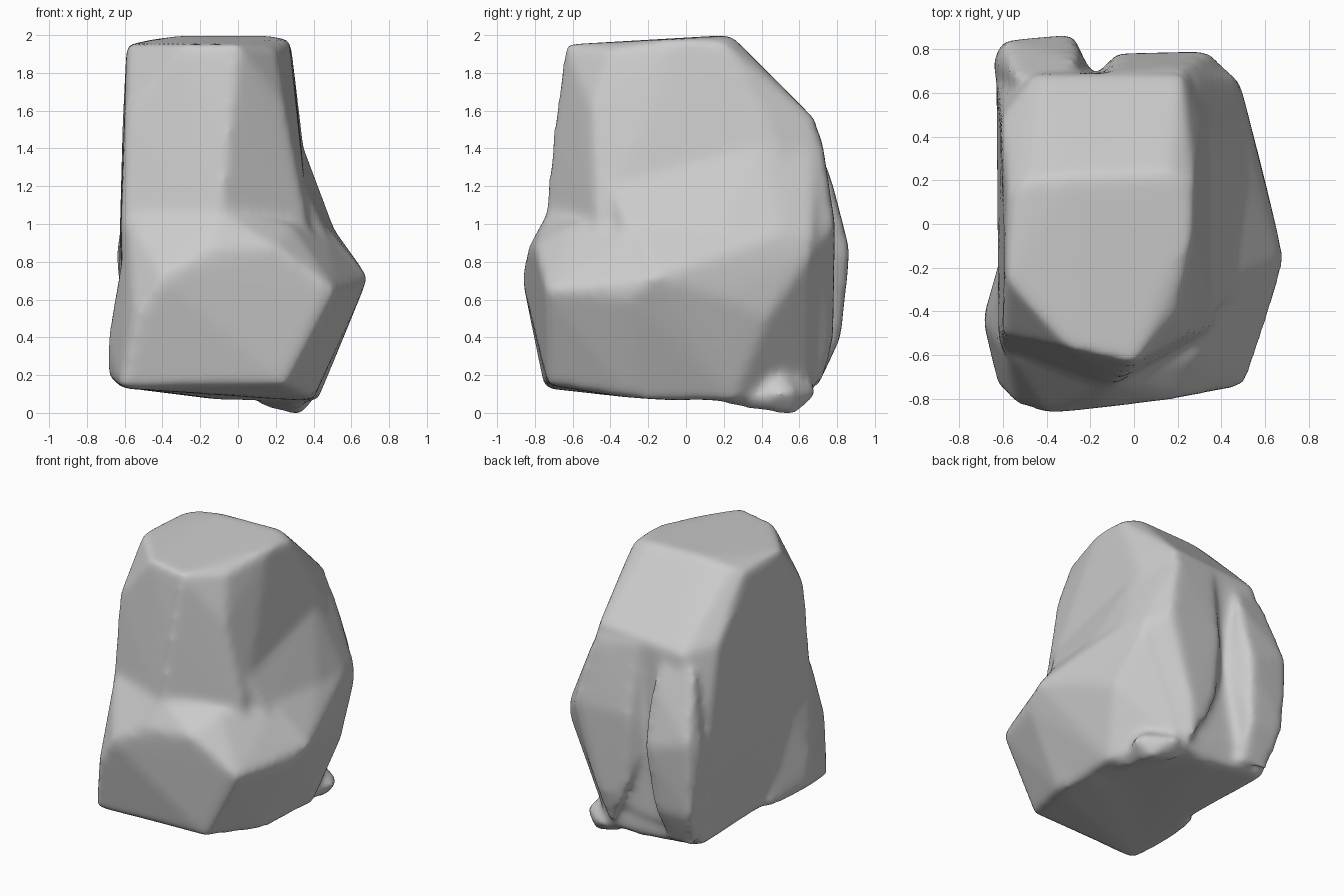
import bpy, bmesh

old = bpy.data.objects.get("Cube")
if old:
    bpy.data.objects.remove(old, do_unlink=True)

stone = bpy.data.materials.new("grey stone")
stone.use_nodes = True
stone.diffuse_color = (0.6, 0.6, 0.6, 1)
stone.node_tree.nodes["Principled BSDF"].inputs["Base Color"].default_value = (0.6, 0.6, 0.6, 1)


def add_chunk(bm, corners):
    """Add the convex hull of a few corner points."""
    part = bmesh.new()
    for corner in corners:
        part.verts.new(corner)
    bmesh.ops.convex_hull(part, input=part.verts)
    loose = [v for v in part.verts if not v.link_faces]
    bmesh.ops.delete(part, geom=loose, context="VERTS")
    bmesh.ops.recalc_face_normals(part, faces=part.faces)
    temporary = bpy.data.meshes.new("chunk")
    part.to_mesh(temporary)
    part.free()
    bm.from_mesh(temporary)
    bpy.data.meshes.remove(temporary)


# Tall block with a flat top, cut front corners and a sloping back
tall_block = [
    (-.59, -.25, 1.95), (-.58, .15, 1.93), (-.5, .2, 1.97), (-.3, -.57, 1.95), (0, -.64, 1.95),
    (.16, .24, 2), (-.3, .22, 2), (.27, -.05, 1.98), (.28, .2, 1.96), (.2, -.4, 1.92),
    (-.6, -.51, 1.6), (-.05, -.7, 1.5), (.25, -.5, 1.62), (.32, .42, 1.58),
    (-.61, .48, 1.55), (-.45, .69, 1.5), (.22, .69, 1.55), (-.62, -.56, 1),
    (-.1, -.75, 1), (-.63, .66, .8), (.38, -.47, .95), (.4, .66, .95),
    (-.6, -.5, .3), (.2, .68, .3), (-.55, .68, .2),
]
# Flank that flares out on the left side
flank = [
    (.26, -.46, 1.4), (.33, .4, 1.45), (.28, .68, 1.4), (.47, -.32, .95), (.51, .2, .97),
    (.5, .5, .97), (.48, .68, .9), (0, 0, 1.2), (0, .5, 1), (.3, -.4, .8), (.3, .4, .7),
]
# Wide lower mass that overhangs and narrows to the ground
lower_mass = [
    (.69, -.17, .72), (.6, .2, .62), (.53, .43, .5), (.49, -.25, .96), (.51, .2, .97),
    (.51, .5, .95), (.48, .67, .85), (.64, -.3, .6), (.52, .1, .35),
    (-.62, -.5, .7), (-.63, .65, .7), (-.55, -.6, .13), (.4, -.2, .08), (.42, .25, .06),
    (.4, .5, .35), (.15, .67, .1), (-.1, .62, .07), (-.58, .65, .13),
]
# Low heel that reaches the ground at the back
heel = [
    (.33, .57, -.015), (.43, .5, .1), (.4, .57, .12), (.2, .71, .11), (.1, .6, .04),
    (.32, .2, .04), (.2, .4, .35),
]
# Blunt foot pushed out at the front
foot = [
    (-.62, -.75, .13), (.25, -.73, .15), (.51, -.74, .65), (.2, -.8, .88), (-.15, -.84, .87),
    (-.4, -.87, .72), (-.55, -.82, .5), (-.69, -.45, .38), (-.69, -.42, .2), (.68, -.2, .7),
    (.64, -.3, .6), (.4, -.3, .08), (.4, 0, .06), (.28, -.6, 1), (.47, -.27, .96),
    (-.1, -.73, 1.07), (-.58, -.6, 1.02), (-.6, -.3, .8), (-.6, -.1, .13),
]
# Two lumps on the back with a groove between them
right_lump = [
    (-.54, .67, 1.42), (-.3, .7, 1.42), (-.26, .76, 1.28), (-.25, .79, 1.05),
    (-.65, .74, .85), (-.6, .84, .95), (-.28, .87, .85), (-.2, .7, .8), (-.6, .81, .4),
    (-.32, .82, .4), (-.56, .7, .15), (-.34, .7, .15), (-.6, .5, .7), (-.3, .5, .7),
]
left_lump = [
    (-.1, .7, 1.48), (.24, .72, 1.46), (-.08, .78, 1), (.34, .79, 1), (-.16, .7, .8),
    (.45, .68, .88), (.16, .78, .4), (-.05, .77, .4), (.1, .72, .13), (0, .5, .7), (.3, .5, .7),
]

bm = bmesh.new()
for chunk in (tall_block, flank, lower_mass, heel, foot, right_lump, left_lump):
    add_chunk(bm, chunk)
mesh = bpy.data.meshes.new("boulder")
bm.to_mesh(mesh)
bm.free()
mesh.materials.append(stone)
boulder = bpy.data.objects.new("boulder", mesh)
bpy.context.collection.objects.link(boulder)

# Fuse the chunks and wear their edges down
fuse = boulder.modifiers.new("fuse", "REMESH")
fuse.mode = "VOXEL"
fuse.voxel_size = 0.025
wear = boulder.modifiers.new("wear", "SMOOTH")
wear.factor = 0.5
wear.iterations = 14
bpy.context.view_layer.objects.active = boulder
boulder.select_set(True)
for name in ("fuse", "wear"):
    bpy.ops.object.modifier_apply(modifier=name)

# Set the stone on the ground
ground = min(v.co.z for v in boulder.data.vertices)
for v in boulder.data.vertices:
    v.co.z -= ground
bpy.ops.object.shade_smooth()
